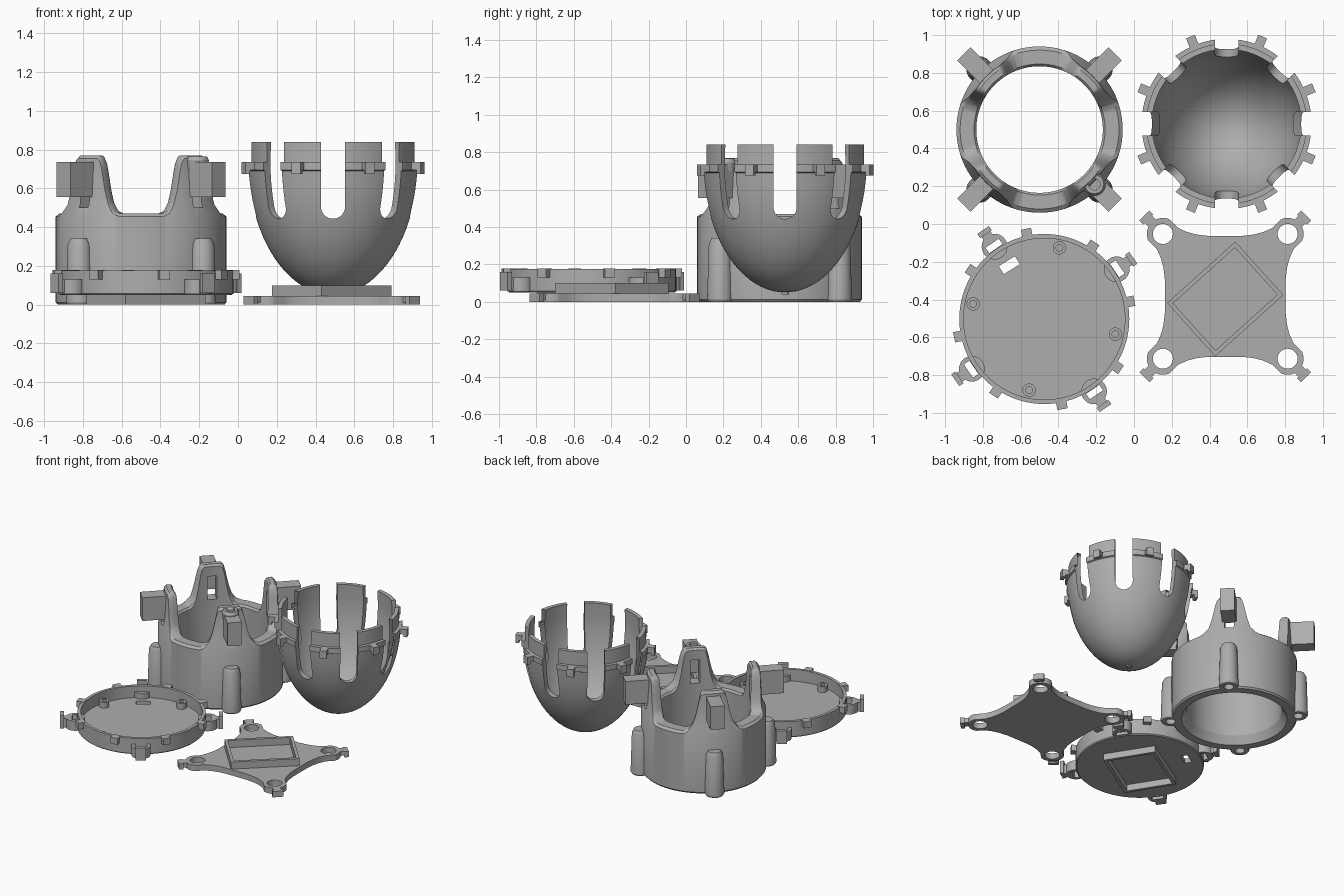
import bpy, bmesh, math
from math import radians, cos, sin, pi
from mathutils import Matrix, Vector

if "Cube" in bpy.data.objects:
    bpy.data.objects.remove(bpy.data.objects["Cube"])

grey = bpy.data.materials.new("plain_grey")
grey.use_nodes = True
colour = (0.42, 0.42, 0.42, 1)
grey.diffuse_color = colour
grey.node_tree.nodes["Principled BSDF"].inputs["Base Color"].default_value = colour
parts = []


def finish(bm, name, centre=(0, 0)):
    bmesh.ops.remove_doubles(bm, verts=bm.verts, dist=1e-5)
    bmesh.ops.recalc_face_normals(bm, faces=bm.faces)
    mesh = bpy.data.meshes.new(name)
    bm.to_mesh(mesh)
    bm.free()
    mesh.materials.append(grey)
    ob = bpy.data.objects.new(name, mesh)
    ob.location = (centre[0], centre[1], 0)
    bpy.context.collection.objects.link(ob)
    parts.append(ob)
    return ob


def prism(name, outline, z0, z1, centre=(0, 0)):
    bm = bmesh.new()
    face = bm.faces.new([bm.verts.new((x, y, z0)) for x, y in outline])
    new = bmesh.ops.extrude_face_region(bm, geom=[face])["geom"]
    bmesh.ops.translate(bm, vec=(0, 0, z1 - z0),
                        verts=[v for v in new if isinstance(v, bmesh.types.BMVert)])
    return finish(bm, name, centre)


def polar(r, deg):
    return r * cos(radians(deg)), r * sin(radians(deg))


def add(a, b):
    return a[0] + b[0], a[1] + b[1]


def block(name, centre, deg, r0, r1, width, z0, z1):
    """Box running outward from r0 to r1 along a direction."""
    rot = Matrix.Rotation(radians(deg), 2)
    w = width / 2
    pts = [rot @ Vector(p) for p in ((r0, -w), (r1, -w), (r1, w), (r0, w))]
    return prism(name, pts, z0, z1, centre)


def cylinder(name, centre, r, z0, z1, n=32):
    return prism(name, [polar(r, 360 * i / n) for i in range(n)], z0, z1, centre)


def lathe(name, profile, centre, n=96):
    """Turn a closed profile; profile may be a function of the angle."""
    bm = bmesh.new()
    rings = []
    for i in range(n):
        deg = 360 * i / n
        pts = profile(deg) if callable(profile) else profile
        rings.append([bm.verts.new((*polar(r, deg), z)) for r, z in pts])
    m = len(rings[0])
    for i in range(n):
        a, b = rings[i], rings[(i + 1) % n]
        for j in range(m):
            k = (j + 1) % m
            if a[j].co.xy.length > 1e-6 or a[k].co.xy.length > 1e-6:
                bm.faces.new((a[j], a[k], b[k], b[j]))
    return finish(bm, name, centre)


def cut(ob, tool):
    mod = ob.modifiers.new("cut", 'BOOLEAN')
    mod.operation = 'DIFFERENCE'
    mod.solver = 'EXACT'
    mod.object = tool
    bpy.context.view_layer.objects.active = ob
    bpy.ops.object.modifier_apply(modifier=mod.name)
    parts.remove(tool)
    bpy.data.objects.remove(tool)


def interp(pts, x):
    for (x0, y0), (x1, y1) in zip(pts, pts[1:]):
        if x <= x1:
            return y0 + (y1 - y0) * (x - x0) / (x1 - x0)
    return pts[-1][1]


DIAGONALS = (45, 135, 225, 315)

# Housing: thick ring with four tall posts
HOUSE = (-0.5, 0.5)
POST = [(0, .77), (10, .77), (13, .755), (15, .70), (18, .60), (21, .53), (25, .485), (30, .47), (45, .47)]
OUTER = [(0, .44), (.46, .44), (.52, .412), (.80, .395)]


def housing_column(deg):
    h = interp(POST, abs(deg % 90 - 45))
    edge = h - .015
    low, mid = min(edge, .46), min(edge, .52)
    return [(.37, 0), (.43, 0), (.44, .012), (.44, low), (interp(OUTER, mid), mid),
            (interp(OUTER, edge), edge), (interp(OUTER, h) - .015, h),
            (.347, h), (.335, edge), (.335, .06)]


housing = lathe("housing_ring", housing_column, HOUSE, 240)
for deg in DIAGONALS:
    cut(housing, block("window_cutter", HOUSE, deg, .25, .55, .065, .50, .68))
    foot = add(HOUSE, polar(.45, deg))
    cut(housing, cylinder("screw_cutter", foot, .034, -.05, .06))
    lathe("screw_boss", [(0, .06), (.034, .06), (.034, 0), (.062, 0), (.069, .012),
                         (.060, .31), (.045, .34), (0, .34)], foot, 32)
    block("clip_block", HOUSE, deg, .39, .566, .10, .555, .735)
# Rounded socket on one post
lathe("post_socket", [(.03, .70), (.055, .70), (.06, .745), (.05, .765), (.03, .765)],
      add(HOUSE, polar(.41, 315)), 32)

# Bowl: egg-shaped shell with a collar, split into eight fingers
BOWL = (0.49, 0.53)


def egg(r, top, low, start, end, n=20):
    out = []
    for i in range(n + 1):
        t = start + (end - start) * i / n
        out.append((r * sin(t), top - (top - low) * cos(t)))
    return out


outside = egg(.44, .75, .05, 0, math.acos(.06 / .70))
inside = egg(.40, .75, .085, math.acos(.02 / .665), 0)
collar = [(.45, .695), (.45, .735), (.425, .735), (.425, .84), (.395, .84)]
bowl = lathe("bowl", [p for p in outside if p[1] < .69] + [(.44, .69)] + collar + inside, BOWL, 128)
for k in range(4):
    # capsule-shaped slot through both sides
    bm = bmesh.new()
    arc = [(.062 * cos(a), .505 + .062 * sin(a)) for a in [pi + pi * i / 16 for i in range(17)]]
    shape = arc + [(.062, 1.0), (-.062, 1.0)]
    face = bm.faces.new([bm.verts.new((x, -.7, z)) for x, z in shape])
    new = bmesh.ops.extrude_face_region(bm, geom=[face])["geom"]
    bmesh.ops.translate(bm, vec=(0, 1.4, 0), verts=[v for v in new if isinstance(v, bmesh.types.BMVert)])
    bmesh.ops.rotate(bm, verts=bm.verts, cent=(0, 0, 0), matrix=Matrix.Rotation(k * pi / 4, 3, 'Z'))
    cut(bowl, finish(bm, "slot_cutter", BOWL))
for k in range(8):
    deg = 22.5 + 45 * k
    block("bowl_tab", BOWL, deg, .43, .50, .05, .695, .735)
    block("bowl_tab_hook", BOWL, deg, .475, .50, .05, .675, .70)
cylinder("bowl_tip", BOWL, .02, .04, .07, 16)

# Tray: shallow round dish with clips, ears, pegs and a frame beneath
TRAY = (-0.475, -0.503)
tray = lathe("tray", [(0, .05), (.443, .05), (.45, .057), (.45, .175), (.427, .175),
                      (.427, .085), (0, .085)], TRAY)
cut(tray, block("port_cutter", add(TRAY, (-.185, .285)), 32, -.05, .05, .05, 0, .2))
for k in range(4):
    deg = 34.5 + 90 * k
    ear = cylinder("tray_ear", add(TRAY, polar(.465, deg)), .068, .055, .13)
    for ob in (tray, ear):
        cut(ob, block("ear_slot_cutter", TRAY, deg, .452, .487, .085, 0, .3))
    block("ear_tab", TRAY, deg, .515, .572, .055, .06, .13)
    block("ear_tab_hook", TRAY, deg, .545, .572, .075, .06, .16)
    lathe("tray_peg", [(.018, .08), (.035, .08), (.035, .13), (.018, .13)],
          add(TRAY, polar(.385, deg + 43.5)), 24)
for k in range(8):
    block("rim_tab", TRAY, 11.5 + 45 * k, .43, .487, .055, .13, .178)


def frame(name, centre, deg, z0, z1):
    ob = block(name, centre, deg, -.2425, .2425, .38, z0, z1)
    cut(ob, block("frame_cutter", centre, deg, -.22, .22, .335, z0 - .1, z1 + .1))


frame("tray_frame", TRAY, 32, 0, .052)

# Base plate: concave square with four drilled corners and a raised frame
PLATE = (0.483, -0.383)
outline = []
for k in range(4):
    corner = [add((.33, .33), polar(.085, -25 + 140 * i / 20)) for i in range(21)]
    side = [(.25, .362), (.20, .34), (.15, .327), (.09, .32)]
    side += [(-x, y) for x, y in reversed(side)]
    rot = Matrix.Rotation(k * pi / 2, 2)
    outline += [tuple(rot @ Vector(p)) for p in corner + side]
plate = prism("base_plate", outline, 0, .045, PLATE)
for deg in DIAGONALS:
    cut(plate, cylinder("hole_cutter", add(PLATE, polar(.467, deg)), .053, -.1, .2))
    block("plate_tab", PLATE, deg, .535, .605, .055, .01, .045)
    block("plate_tab_hook", PLATE, deg, .575, .605, .075, 0, .045)
frame("plate_frame", add(PLATE, (0, -.014)), 42, .04, .10)

# Smooth shading with crisp edges
bpy.ops.object.select_all(action='DESELECT')
for ob in parts:
    ob.select_set(True)
bpy.context.view_layer.objects.active = parts[0]
bpy.ops.object.shade_smooth_by_angle(angle=radians(30))
